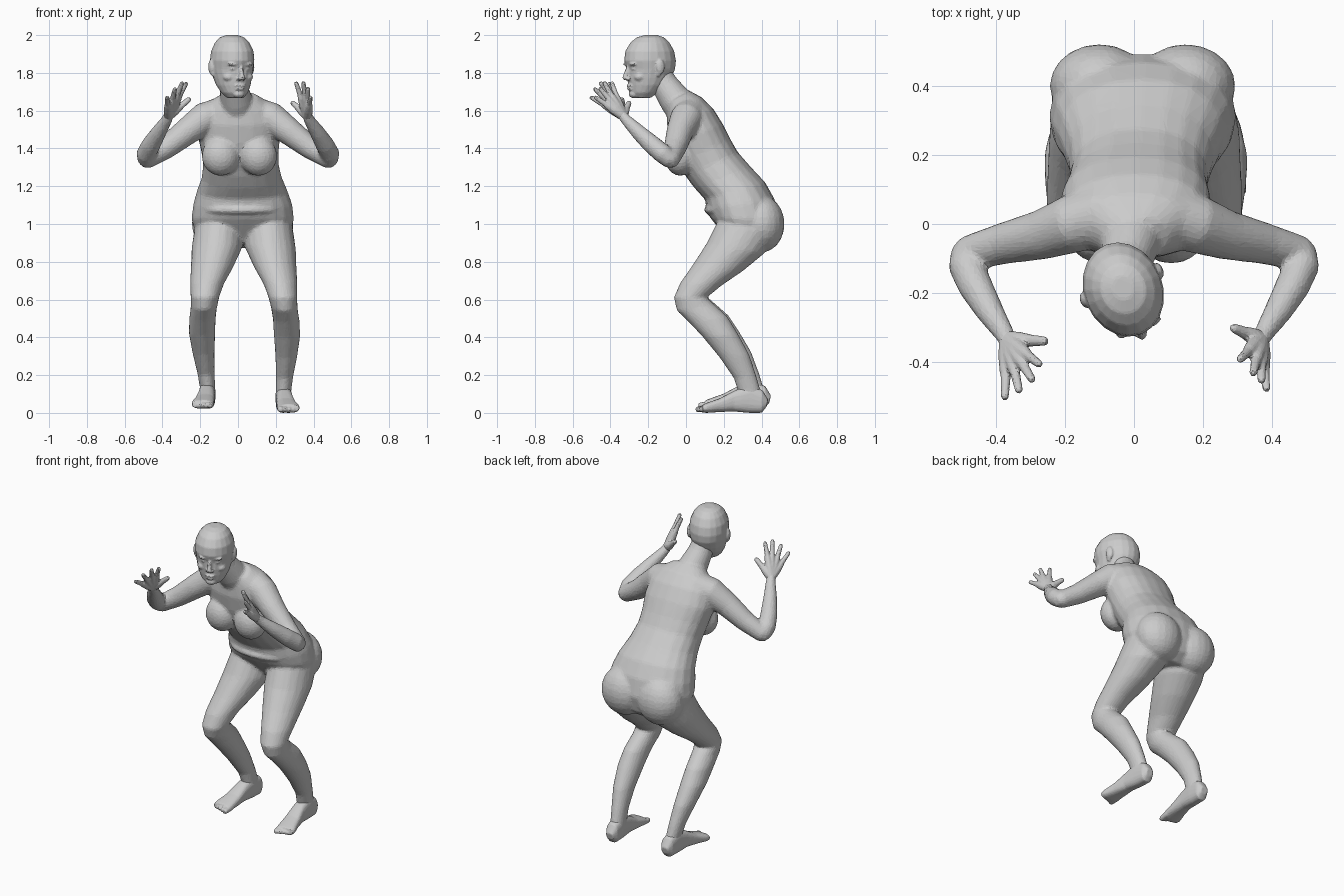
import bpy, bmesh, math
from mathutils import Vector, Matrix

cube = bpy.data.objects.get("Cube")
if cube:
    bpy.data.objects.remove(cube, do_unlink=True)

skin = bpy.data.materials.new("grey_skin")
skin.use_nodes = True
GREY = (0.6, 0.6, 0.6, 1)
skin.diffuse_color = GREY
skin.node_tree.nodes["Principled BSDF"].inputs["Base Color"].default_value = GREY

SIDES = 20


def skin_rings(bm, rings):
    """Bridge rings of points into a closed tube."""
    rows = [[bm.verts.new(p) for p in ring] for ring in rings]
    for a, b in zip(rows, rows[1:]):
        for i in range(SIDES):
            j = (i + 1) % SIDES
            bm.faces.new((a[i], a[j], b[j], b[i]))
    bm.faces.new(rows[0])
    bm.faces.new(rows[-1])


def oval(c, u, v, power=1.0):
    ring = []
    for i in range(SIDES):
        t = math.tau * i / SIDES
        s, k = math.sin(t), math.cos(t)
        ring.append(c + u * math.copysign(abs(k) ** power, k)
                    + v * math.copysign(abs(s) ** power, s))
    return ring


def slices(bm, stations, place=lambda p: p, power=1.0):
    """Loft of ovals: centre x, near point (y, z), far point (y, z), half width."""
    rings = []
    for x, y1, z1, y2, z2, w in stations:
        c = Vector((x, (y1 + y2) / 2, (z1 + z2) / 2))
        v = Vector((0, (y2 - y1) / 2, (z2 - z1) / 2))
        rings.append([place(p) for p in oval(c, Vector((w, 0, 0)), v, power)])
    skin_rings(bm, rings)


def tube(bm, path):
    """Round tube through (x, y, z, radius) with a rounded tip."""
    pts = [Vector(p[:3]) for p in path]
    rad = [p[3] for p in path]
    end = (pts[-1] - pts[-2]).normalized()
    pts.append(pts[-1] + end * rad[-1] * 0.7)
    rad.append(rad[-1] * 0.6)
    rings = []
    for i, p in enumerate(pts):
        d = (pts[min(i + 1, len(pts) - 1)] - pts[max(i - 1, 0)]).normalized()
        ref = Vector((0, 1, 0)) if abs(d.y) < 0.85 else Vector((1, 0, 0))
        u = d.cross(ref).normalized()
        rings.append(oval(p, u * rad[i], d.cross(u) * rad[i]))
    skin_rings(bm, rings)


def ball(bm, centre, size):
    m = Matrix.Translation(centre) @ Matrix.Diagonal((*size, 1))
    bmesh.ops.create_uvsphere(bm, u_segments=20, v_segments=12, radius=1, matrix=m)


def fuse(name, bm, voxel, smooth, ratio):
    """Merge overlapping forms into one faceted skin."""
    bmesh.ops.recalc_face_normals(bm, faces=bm.faces)
    mesh = bpy.data.meshes.new(name)
    bm.to_mesh(mesh)
    bm.free()
    ob = bpy.data.objects.new(name, mesh)
    bpy.context.scene.collection.objects.link(ob)
    r = ob.modifiers.new("merge", "REMESH")
    r.mode, r.voxel_size = "VOXEL", voxel
    s = ob.modifiers.new("soften", "SMOOTH")
    s.factor, s.iterations = 0.5, smooth
    ob.modifiers.new("facets", "DECIMATE").ratio = ratio
    deps = bpy.context.evaluated_depsgraph_get()
    done = bpy.data.meshes.new_from_object(ob.evaluated_get(deps))
    ob.modifiers.clear()
    ob.data = done
    done.materials.clear()
    done.materials.append(skin)
    for f in done.polygons:
        f.use_smooth = False


# Torso, leaning forward from the hips
body = bmesh.new()
slices(body, [
    (.03, .24, .90, .41, .87, .15), (.027, .18, .97, .47, .92, .25),
    (.025, .13, 1.03, .495, 1.02, .272), (.025, .11, 1.08, .47, 1.13, .262),
    (.022, .10, 1.13, .42, 1.22, .24), (.02, .045, 1.19, .345, 1.30, .212),
    (.015, 0, 1.25, .275, 1.38, .20), (.01, -.04, 1.32, .235, 1.45, .205),
    (.005, -.08, 1.42, .195, 1.53, .22), (.005, -.10, 1.52, .145, 1.61, .21),
    (.005, -.10, 1.59, .085, 1.67, .17), (0, -.10, 1.64, .02, 1.705, .10)], power=.9)
ball(body, (.02, .19, 1.075), (.20, .095, .04))  # belly fold
tube(body, [(0, .01, 1.58, .10), (-.01, -.06, 1.66, .085),
            (-.025, -.115, 1.74, .072), (-.03, -.15, 1.81, .065)])  # neck

LEG = [
    (.13, .17, 1.02, .48, .94, .13), (.143, .11, .90, .41, .84, .133),
    (.168, .04, .79, .30, .75, .112), (.195, -.03, .69, .19, .675, .09),
    (.208, -.065, .61, .11, .61, .076), (.215, -.048, .54, .15, .575, .07),
    (.225, .015, .48, .22, .51, .07), (.23, .09, .40, .275, .42, .07),
    (.226, .18, .29, .335, .31, .058), (.216, .255, .18, .375, .19, .045),
    (.21, .275, .11, .40, .10, .041), (.21, .28, .05, .42, .05, .043)]
FOOT = [
    (.21, .425, .03, .435, .07, .024), (.21, .40, 0, .405, .12, .04),
    (.212, .33, 0, .34, .15, .043), (.217, .25, .008, .26, .12, .044),
    (.226, .17, .004, .18, .078, .052), (.236, .11, 0, .115, .055, .06),
    (.238, .085, .002, .088, .045, .057)]

for side, name in ((1, "left"), (-1, "right")):
    def stance(p, s=side):
        # Mirrors a leg about the hips; the right foot is set a little back and up
        low = min(1, max(0, (.7 - p.z) / .6)) if s < 0 else 0
        return Vector((.03 + s * p.x - s * .0 + low * .02,
                       p.y + low * .015, p.z + low * .022))

    # Breast, buttock, leg
    ball(body, (.008 + side * .10, -.03, 1.36), (.10, .085, .105))
    ball(body, (.025 + side * .125, .40, 1.0), (.145, .122, .15))
    slices(body, LEG, stance)

    # Upper arm and forearm
    tube(body, [(side * x, y, z, r) for x, y, z, r in (
        (.08, .03, 1.585, .09), (.18, .0, 1.558, .085), (.27, -.032, 1.49, .072),
        (.38, -.057, 1.405, .06), (.485, -.085, 1.34, .05))])
    tube(body, [(side * x, y, z, r) for x, y, z, r in (
        (.485, -.08, 1.335, .046), (.487, -.12, 1.37, .052), (.46, -.18, 1.42, .05),
        (.42, -.25, 1.485, .041), (.375, -.32, 1.555, .029), (.365, -.34, 1.58, .027))])

    # Foot with five toes
    foot = bmesh.new()
    slices(foot, FOOT, stance, power=.75)
    for i in range(5):
        r = .018 - .0018 * i
        x, tip = .193 + .022 * i, .062 + .008 * i
        a, b = stance(Vector((x, .12, .024))), stance(Vector((x + .003, tip, .018)))
        tube(foot, [(*a, r), (*b, r * .9)])
    fuse(name + "_foot", foot, .006, 3, .25)

fuse("body", body, .009, 9, .16)

# Hands: fingers fan out from the wrist, thumb last
TIPS = {
    "left": [(.385, -.485, 1.675), (.37, -.46, 1.725), (.345, -.437, 1.757),
             (.305, -.395, 1.755), (.285, -.30, 1.645)],
    "right": [(-.375, -.51, 1.675), (-.332, -.49, 1.722), (-.292, -.457, 1.755),
              (-.27, -.41, 1.752), (-.253, -.34, 1.665)]}
for name, tips in TIPS.items():
    hand = bmesh.new()
    sign = 1 if name == "left" else -1
    wrist = Vector((sign * .367, -.335, 1.572))
    for i, tip in enumerate(tips):
        tip = Vector(tip)
        knuckle = wrist.lerp(tip, .52)
        thick = .017 if i == 4 else .0145
        tube(hand, [(*wrist, .025), (*wrist.lerp(tip, .3), .024), (*knuckle, .019),
                    (*wrist.lerp(tip, .62), thick), (*wrist.lerp(tip, .95), thick * .8)])
    fuse(name + "_hand", hand, .005, 3, .2)

# Head, built facing forward and then turned toward its left
head = bmesh.new()
slices(head, [(0, f, z, b, z, w) for f, b, z, w in (
    (-.22, -.15, 2.0, .03), (-.262, -.115, 1.988, .065), (-.298, -.085, 1.96, .09),
    (-.325, -.06, 1.915, .11), (-.331, -.05, 1.865, .115), (-.316, -.055, 1.82, .11),
    (-.315, -.075, 1.775, .101), (-.31, -.105, 1.735, .09),
    (-.302, -.15, 1.695, .07), (-.28, -.19, 1.668, .045))])
tube(head, [(0, -.315, 1.835, .009), (0, -.327, 1.80, .011), (0, -.334, 1.772, .014)])
ball(head, (0, -.307, 1.732), (.03, .014, .007))  # upper lip
ball(head, (0, -.305, 1.715), (.026, .014, .008))  # lower lip
ball(head, (0, -.284, 1.688), (.032, .026, .022))  # chin
for s in (-1, 1):
    ball(head, (s * .014, -.322, 1.768), (.010, .012, .009))  # nostril
    ball(head, (s * .04, -.307, 1.846), (.032, .016, .009))  # brow
    ball(head, (s * .038, -.298, 1.822), (.019, .015, .010))  # eye
    ball(head, (s * .052, -.272, 1.778), (.032, .03, .024))  # cheek
    ball(head, (s * .115, -.178, 1.832), (.014, .024, .04))  # ear
    ball(head, (s * .108, -.185, 1.80), (.011, .014, .02))  # ear lobe
pivot = Vector((0, -.185, 0))
turn = (Matrix.Translation((-.033, -.185, 0)) @ Matrix.Rotation(math.radians(22), 4, "Z")
        @ Matrix.Translation(-pivot))
bmesh.ops.transform(head, matrix=turn, verts=head.verts)
fuse("head", head, .006, 3, .2)
